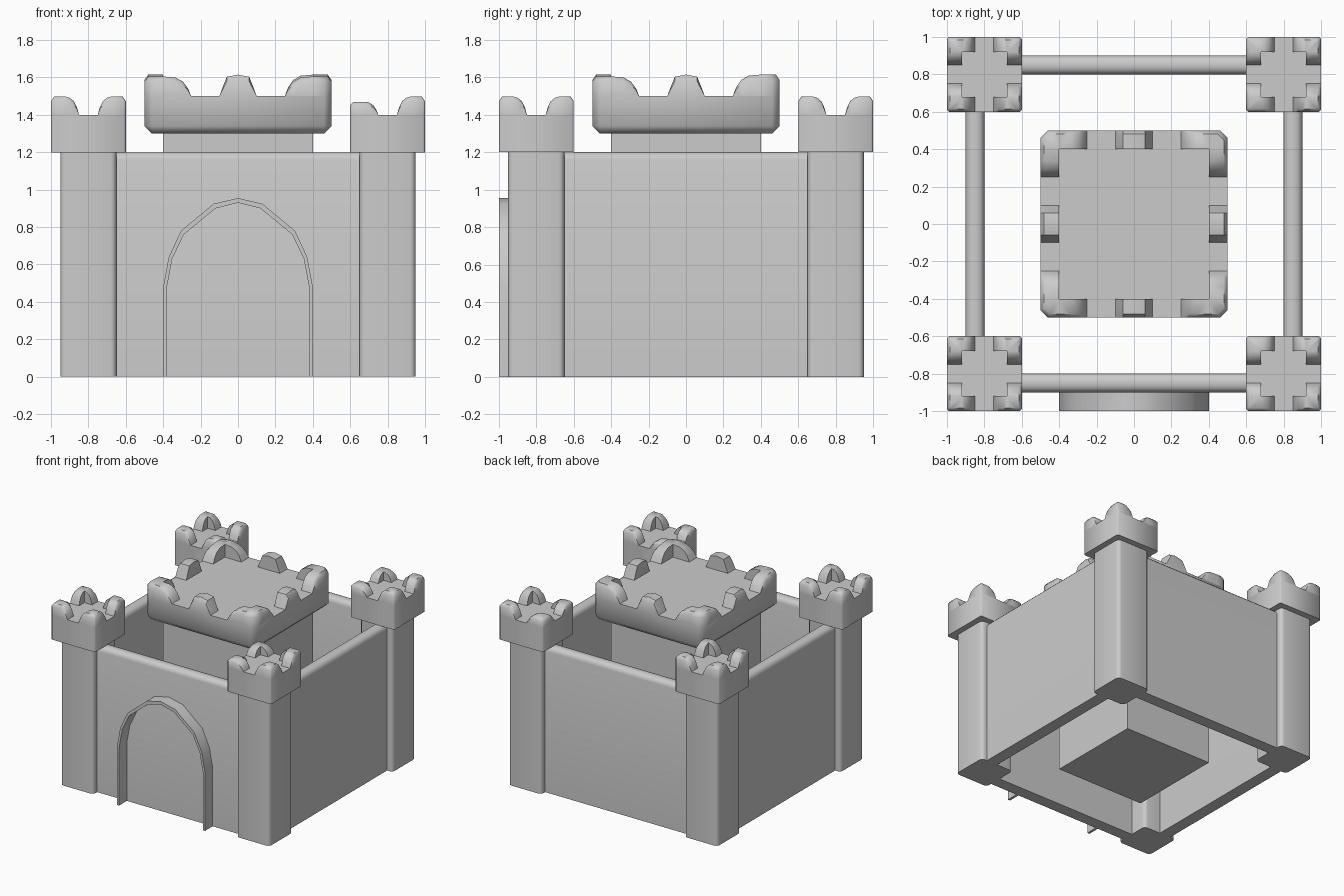
import bpy, bmesh, math

if "Cube" in bpy.data.objects:
    bpy.data.objects.remove(bpy.data.objects["Cube"])

def finish(name, bm):
    bmesh.ops.remove_doubles(bm, verts=bm.verts, dist=1e-5)
    bmesh.ops.recalc_face_normals(bm, faces=bm.faces)
    me = bpy.data.meshes.new(name)
    bm.to_mesh(me)
    bm.free()
    ob = bpy.data.objects.new(name, me)
    bpy.context.collection.objects.link(ob)
    return ob

def box(name, lo, hi, pick=None, width=0.0, segs=1):
    """Box between two corners; edges chosen by pick(direction, midpoint) are bevelled."""
    bm = bmesh.new()
    bmesh.ops.create_cube(bm, size=1)
    for v in bm.verts:
        v.co = [lo[i] if v.co[i] < 0 else hi[i] for i in range(3)]
    if pick:
        edges = [e for e in bm.edges
                 if pick(e.verts[1].co - e.verts[0].co, (e.verts[0].co + e.verts[1].co) / 2)]
        bmesh.ops.bevel(bm, geom=edges, offset=width, segments=segs, profile=0.5, affect='EDGES')
    return finish(name, bm)

def merlon(bm, sections, place, z):
    """Skin cross-sections (outer, inner, height) into one worn merlon."""
    rings = []
    for o, i, h in sections:
        m = [o[k] * 0.8 + i[k] * 0.2 for k in (0, 1)]
        pts = [(o, 0), (o, 0.75 * h), (m, h), (i, h), (i, 0)]
        rings.append([bm.verts.new((*place(*p), z + dz)) for p, dz in pts])
    for a, b in zip(rings, rings[1:]):
        for k in range(4):
            bm.faces.new((a[k], a[k + 1], b[k + 1], b[k]))

def corner_sections(L, t, c, h):
    arm = [(L, 0), (.93 * L, .4), (.82 * L, .75), (.66 * L, .95), (t, 1), (c, 1)]
    one = [((u, 0), (max(u, t), t), f * h) for u, f in arm]
    two = [((0, u), (t, max(u, t)), f * h) for u, f in reversed(arm)]
    return one + two

def battlement(name, cx, cy, half, L, t, c, z, height, mid=0):
    bm = bmesh.new()
    for sx in (-1, 1):
        for sy in (-1, 1):
            merlon(bm, corner_sections(L, t, c, height(sx, sy)),
                   lambda u, v: (cx + sx * (half - u), cy + sy * (half - v)), z)
    if mid:
        shape = [(-1, 0), (-.85, .35), (-.6, .9), (0, 1), (.6, .9), (.85, .35), (1, 0)]
        secs = [((s * mid, 0), (s * mid, t), f * height(1, 1)) for s, f in shape]
        for k in range(4):
            ca, sa = round(math.cos(k * math.pi / 2)), round(math.sin(k * math.pi / 2))
            merlon(bm, secs, lambda u, v: (cx + ca * u - sa * (v - half),
                                           cy + sa * u + ca * (v - half)), z)
    return finish(name, bm)

def vertical(d, m):
    return abs(d.z) > 1e-4

# Corner towers with overhanging heads and worn merlons
for sx, side in ((-1, "left"), (1, "right")):
    for sy, end in ((-1, "front"), (1, "back")):
        x, y, tag = 0.8 * sx, 0.8 * sy, f"{end}_{side}"
        box(f"tower_{tag}", (x - .15, y - .15, 0), (x + .15, y + .15, 1.21), vertical, 0.03, 3)
        box(f"tower_head_{tag}", (x - .2, y - .2, 1.2), (x + .2, y + .2, 1.4), vertical, 0.01)
        battlement(f"tower_merlons_{tag}", x, y, .2, .15, .08, .01, 1.4,
                   lambda a, b, s=sx: 0.07 if (s > 0 and a < 0) else 0.097)

# Curtain walls with rounded tops
for s, name in ((-1, "front"), (1, "back")):
    y0, y1 = sorted((.8 * s, .9 * s))
    box(f"wall_{name}", (-.8, y0, 0), (.8, y1, 1.2),
        lambda d, m: abs(d.x) > .1 and m.z > 1, 0.04, 3)
for s, name in ((-1, "left"), (1, "right")):
    x0, x1 = sorted((.8 * s, .9 * s))
    box(f"wall_{name}", (x0, -.8, 0), (x1, .8, 1.2),
        lambda d, m: abs(d.y) > .1 and m.z > 1, 0.04, 3)

# Central keep and its overhanging platform
box("keep", (-.4, -.4, 0), (.4, .4, 1.31))
box("keep_head", (-.5, -.5, 1.3), (.5, .5, 1.5),
    lambda d, m: abs(d.z) > 1e-4 or m.z < 1.35, 0.04, 1)
battlement("keep_merlons", 0, 0, .5, .25, .1, .04, 1.5,
           lambda a, b: 0.115 if a > 0 and b > 0 else 0.105, mid=0.1)

# Arched gate surround standing out from the front wall
half_out = [(.4, 0), (.4, .48), (.37, .64), (.305, .78), (.13, .925)]
half_in = [(.38, 0), (.38, .48), (.352, .63), (.29, .76), (.12, .9)]
def arch(half, top):
    return half + [(0, top)] + [(-x, z) for x, z in reversed(half)]
bm = bmesh.new()
rings = []
for o, i in zip(arch(half_out, .955), arch(half_in, .93)):
    pts = [(o, -1), (i, -1), (i, -.88), (o, -.88)]
    rings.append([bm.verts.new((p[0], y, p[1])) for p, y in pts])
for a, b in zip(rings, rings[1:]):
    for k in range(4):
        bm.faces.new((a[k], a[(k + 1) % 4], b[(k + 1) % 4], b[k]))
bm.faces.new(rings[0])
bm.faces.new(rings[-1])
finish("gate_arch", bm)

# Smooth shading with sharp corners kept
for ob in bpy.context.collection.objects:
    ob.select_set(True)
    bpy.context.view_layer.objects.active = ob
bpy.ops.object.shade_smooth_by_angle(angle=math.radians(50))
